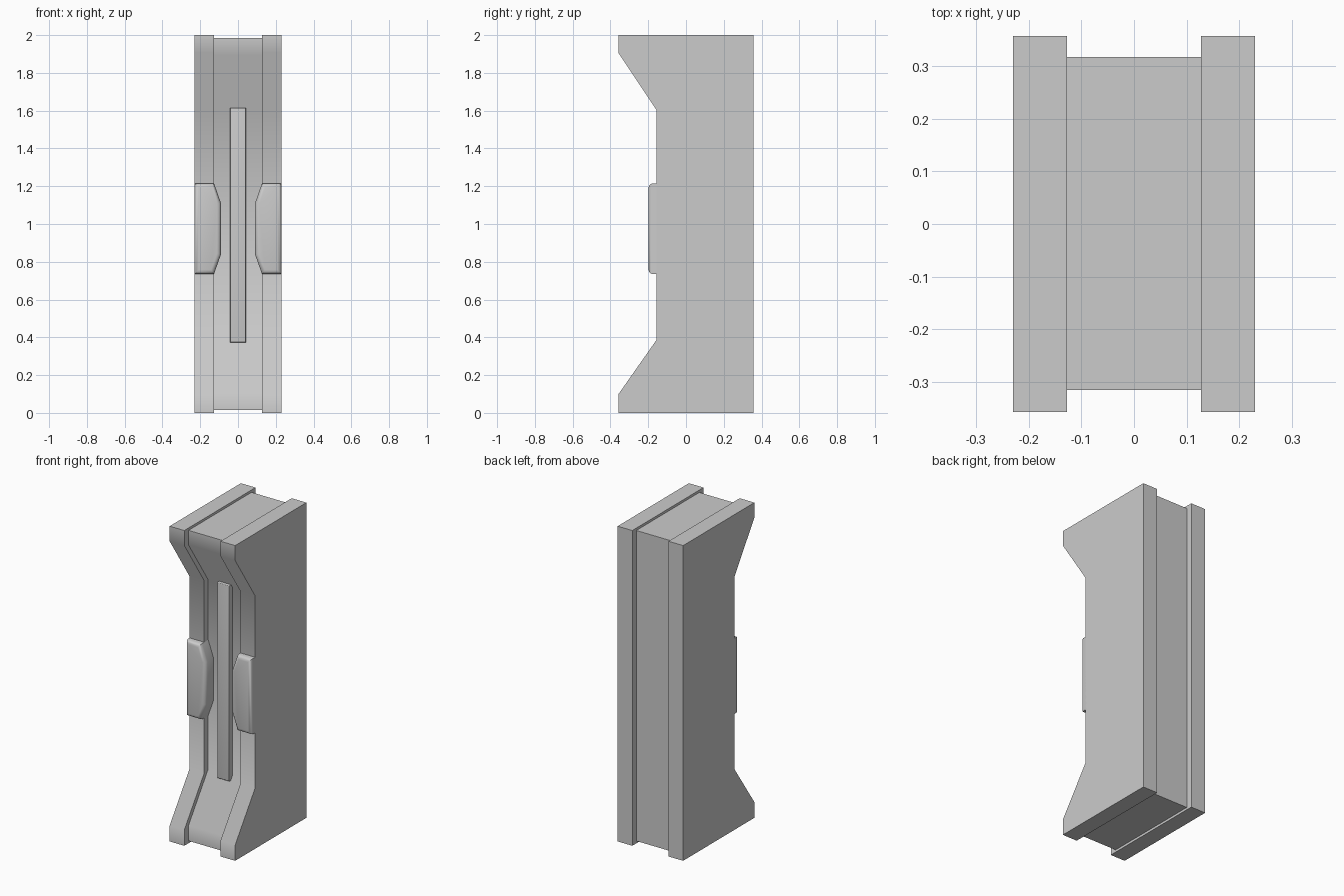
import bpy, bmesh, math

if "Cube" in bpy.data.objects:
    bpy.data.objects.remove(bpy.data.objects["Cube"])


def prism(name, points, axis, lo, hi, bevel=0.0, mirror=False):
    """Extrude a closed outline along x (points are y,z) or y (points are x,z)."""
    bm = bmesh.new()
    n = len(points)

    def place(p, d):
        return (d, p[0], p[1]) if axis == 'x' else (p[0], d, p[1])

    a = [bm.verts.new(place(p, lo)) for p in points]
    b = [bm.verts.new(place(p, hi)) for p in points]
    front = bm.faces.new(a)
    bm.faces.new(b[::-1])
    for i in range(n):
        j = (i + 1) % n
        bm.faces.new((a[j], a[i], b[i], b[j]))
    if bevel:
        bmesh.ops.bevel(bm, geom=list(front.edges), offset=bevel, segments=3,
                        profile=0.5, affect='EDGES', clamp_overlap=True)
    bmesh.ops.recalc_face_normals(bm, faces=bm.faces)
    me = bpy.data.meshes.new(name)
    bm.to_mesh(me)
    bm.free()
    ob = bpy.data.objects.new(name, me)
    bpy.context.collection.objects.link(ob)
    if mirror:
        m = ob.modifiers.new("mirror", 'MIRROR')
        m.use_axis[0] = True
        m.use_mirror_merge = False
    bpy.ops.object.select_all(action='DESELECT')
    ob.select_set(True)
    bpy.context.view_layer.objects.active = ob
    bpy.ops.object.shade_smooth_by_angle(angle=math.radians(40))
    return ob


# Thick side panels with flared top and bottom
panel = [(0.357, 0), (0.357, 2), (-0.357, 2), (-0.357, 1.905),
         (-0.157, 1.605), (-0.157, 0.385), (-0.357, 0.1), (-0.357, 0)]
prism("side_panel", panel, 'x', 0.127, 0.23, mirror=True)

# Recessed core between the panels
core = [(0.317, 0.015), (0.317, 1.985), (-0.315, 1.985), (-0.315, 1.893),
        (-0.117, 1.595), (-0.117, 0.396), (-0.315, 0.112), (-0.315, 0.015)]
prism("recessed_core", core, 'x', -0.128, 0.128)

# Rounded grip pads reaching inward from the panels
pad = [(0.23, 0.735), (0.23, 1.215), (0.127, 1.215), (0.09, 1.11),
       (0.09, 0.84), (0.127, 0.735)]
prism("front_pad", pad, 'y', -0.198, -0.10, bevel=0.022, mirror=True)

# Long central strip on the core
strip = [(-0.042, 0.373), (0.042, 0.373), (0.042, 1.615), (-0.042, 1.615)]
prism("center_strip", strip, 'y', -0.15, -0.10, bevel=0.006)
